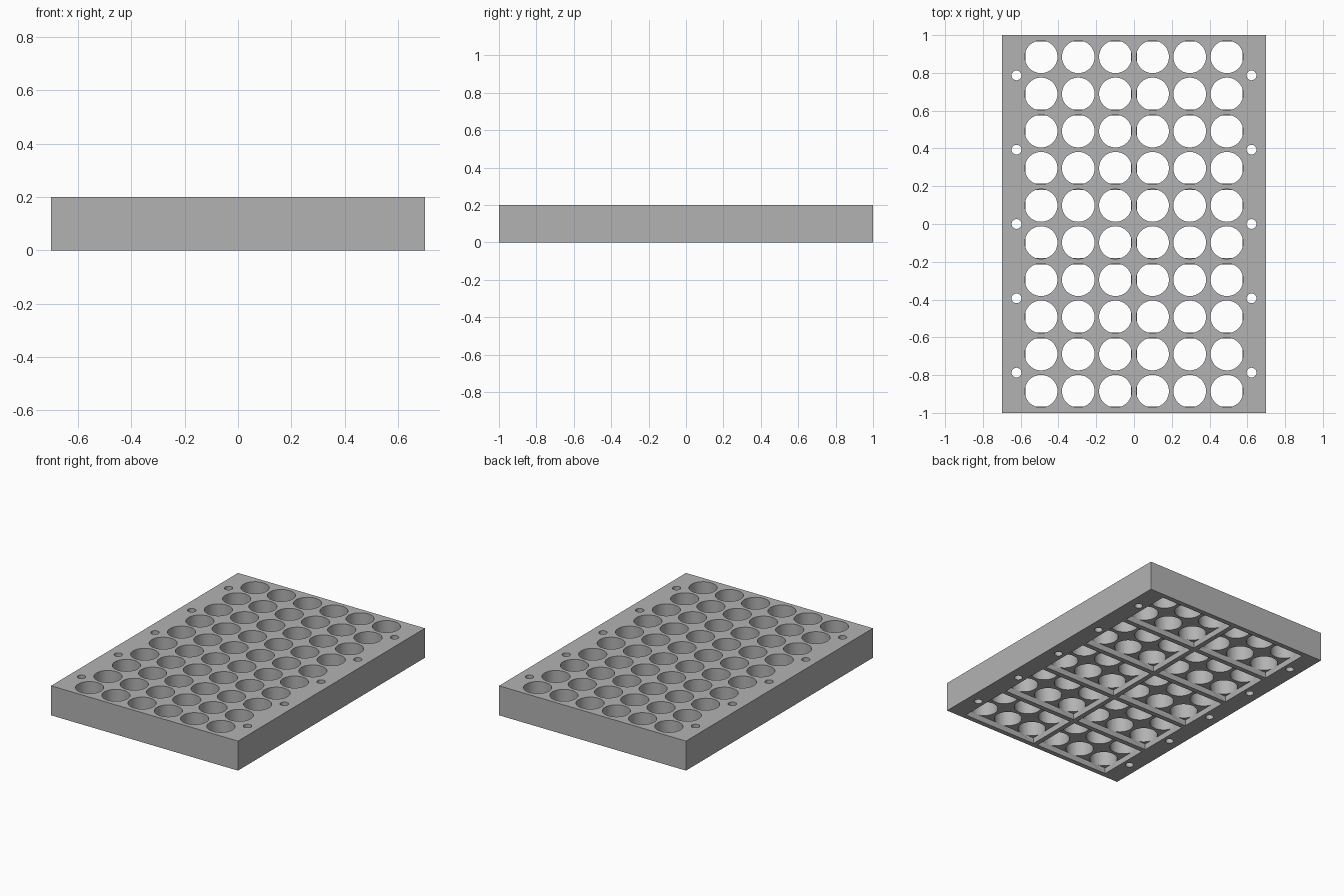
import bpy
import bmesh
import math
from mathutils import Matrix, Vector

old = bpy.data.objects.get("Cube")
if old:
    bpy.data.objects.remove(old, do_unlink=True)

WIDTH, LENGTH, HEIGHT = 1.4, 2.0, 0.2
PITCH = 0.1967
HOLE_R, SCREW_R = 0.0865, 0.026
POCKET_X, POCKET_Y, POCKET_DEPTH = 0.557, 0.36, 0.04
SCREW_X = 0.622


def add_box(bm, x, y, z0, z1, sx, sy):
    m = Matrix.Translation(Vector((x, y, (z0 + z1) / 2))) @ Matrix.Diagonal((sx, sy, z1 - z0, 1))
    bmesh.ops.create_cube(bm, size=1, matrix=m)


def add_cylinder(bm, x, y, z0, z1, r, sides):
    bmesh.ops.create_cone(bm, cap_ends=True, segments=sides, radius1=r, radius2=r,
                          depth=z1 - z0, matrix=Matrix.Translation((x, y, (z0 + z1) / 2)))


def finish(bm, name):
    mesh = bpy.data.meshes.new(name)
    bm.to_mesh(mesh)
    bm.free()
    ob = bpy.data.objects.new(name, mesh)
    bpy.context.collection.objects.link(ob)
    return ob


def centred(count, step):
    return [(i - (count - 1) / 2) * step for i in range(count)]


# Solid block
bm = bmesh.new()
add_box(bm, 0, 0, 0, HEIGHT, WIDTH, LENGTH)
tray = finish(bm, "hole_tray")

grey = bpy.data.materials.new("mid_grey")
grey.use_nodes = True
colour = (0.45, 0.45, 0.45, 1)
grey.diffuse_color = colour
grey.node_tree.nodes["Principled BSDF"].inputs["Base Color"].default_value = colour
tray.data.materials.append(grey)

# Rectangular pockets underneath, each serving three by two holes
bm = bmesh.new()
for x in centred(2, 3 * PITCH):
    for y in centred(5, 2 * PITCH):
        add_box(bm, x, y, -0.1, POCKET_DEPTH, POCKET_X, POCKET_Y)
pockets = finish(bm, "pocket_cutter")

# Large round holes from the top into the pockets, small screw holes right through
bm = bmesh.new()
for x in centred(6, PITCH):
    for y in centred(10, PITCH):
        add_cylinder(bm, x, y, POCKET_DEPTH - 0.001, HEIGHT + 0.1, HOLE_R, 48)
for x in (-SCREW_X, SCREW_X):
    for y in centred(5, 2 * PITCH):
        add_cylinder(bm, x, y, -0.1, HEIGHT + 0.1, SCREW_R, 24)
holes = finish(bm, "hole_cutter")

# Cut the block
bpy.ops.object.select_all(action="DESELECT")
bpy.context.view_layer.objects.active = tray
tray.select_set(True)
for cutter in (pockets, holes):
    cutter.hide_render = True
    mod = tray.modifiers.new(cutter.name, "BOOLEAN")
    mod.operation = "DIFFERENCE"
    mod.solver = "EXACT"
    mod.object = cutter
    bpy.ops.object.modifier_apply(modifier=mod.name)
    bpy.data.objects.remove(cutter, do_unlink=True)

bpy.ops.object.shade_smooth_by_angle(angle=math.radians(30))
